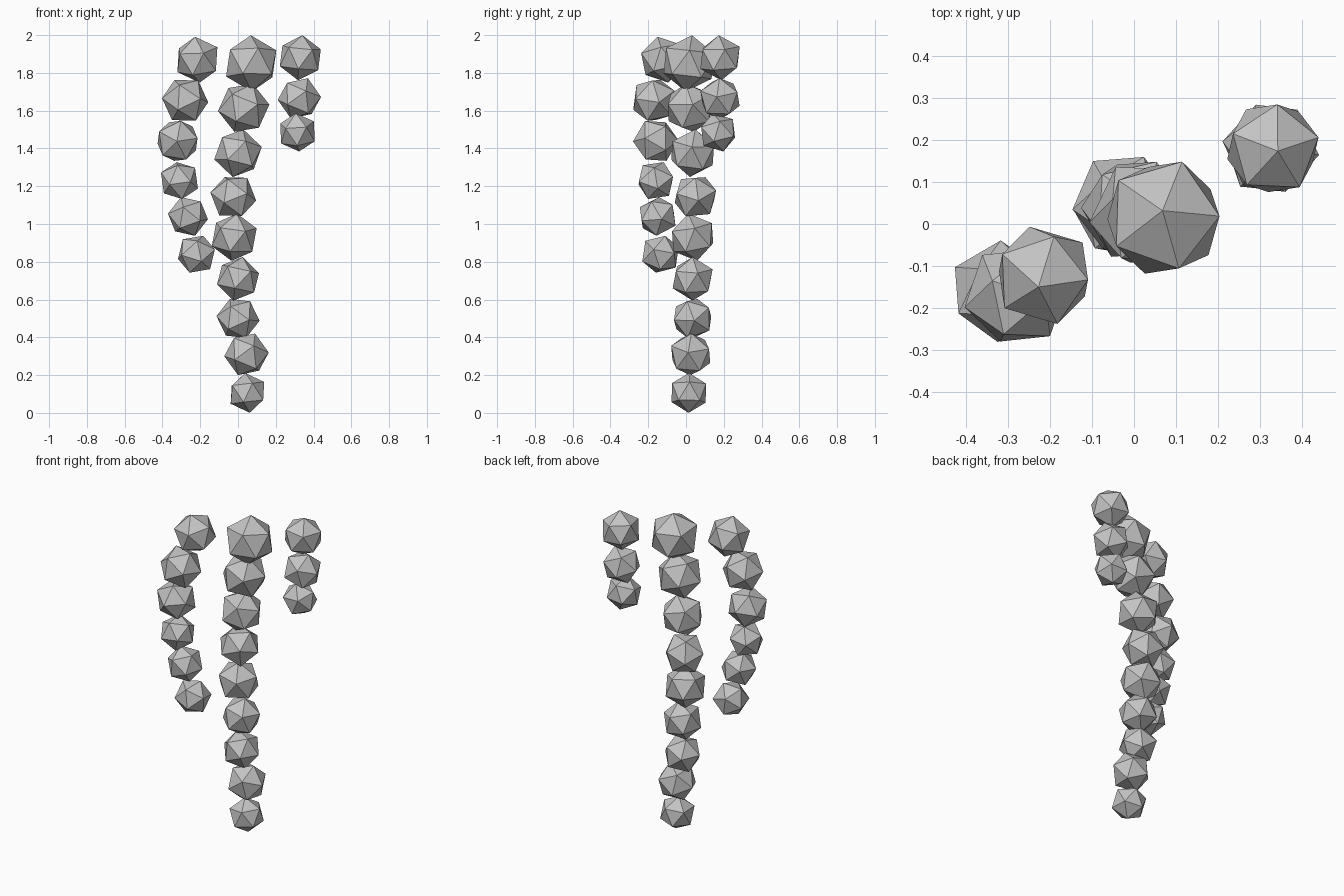
import bpy, random
from mathutils import Euler

random.seed(4)

grey = bpy.data.materials.new("stone_grey")
grey.diffuse_color = (0.55, 0.55, 0.55, 1)

# Each strand hangs from the top: x, y, z, radius of every bead
strands = {
    "centre_strand": [
        (0.07, 0.015, 1.85, 0.15), (0.03, 0.02, 1.615, 0.138),
        (0.0, 0.035, 1.375, 0.13), (-0.025, 0.05, 1.145, 0.124),
        (-0.02, 0.035, 0.93, 0.128), (0.0, 0.035, 0.71, 0.118),
        (0.0, 0.035, 0.50, 0.115), (0.045, 0.025, 0.31, 0.119),
        (0.05, 0.015, 0.106, 0.106)],
    "left_strand": [
        (-0.215, -0.122, 1.87, 0.125), (-0.28, -0.17, 1.655, 0.126),
        (-0.32, -0.16, 1.44, 0.121), (-0.31, -0.16, 1.23, 0.107),
        (-0.265, -0.15, 1.04, 0.109), (-0.22, -0.135, 0.84, 0.107)],
    "right_strand": [
        (0.33, 0.18, 1.88, 0.12), (0.325, 0.18, 1.665, 0.116),
        (0.315, 0.17, 1.485, 0.105)],
}


def bead(name, x, y, z, r):
    """Faceted twenty-sided bead with a random turn."""
    turn = [random.uniform(0, 6.28) for _ in range(3)]
    # The lowest and highest beads stand on a point
    if z < 0.2 or z + r > 1.999:
        turn[0] = turn[1] = 0.08
    bpy.ops.mesh.primitive_ico_sphere_add(
        subdivisions=1, radius=r, location=(x, y, z), rotation=Euler(turn))
    ob = bpy.context.object
    ob.name = name
    ob.data.materials.append(grey)


for strand, beads in strands.items():
    for i, b in enumerate(beads, 1):
        bead(f"{strand}_bead_{i}", *b)
